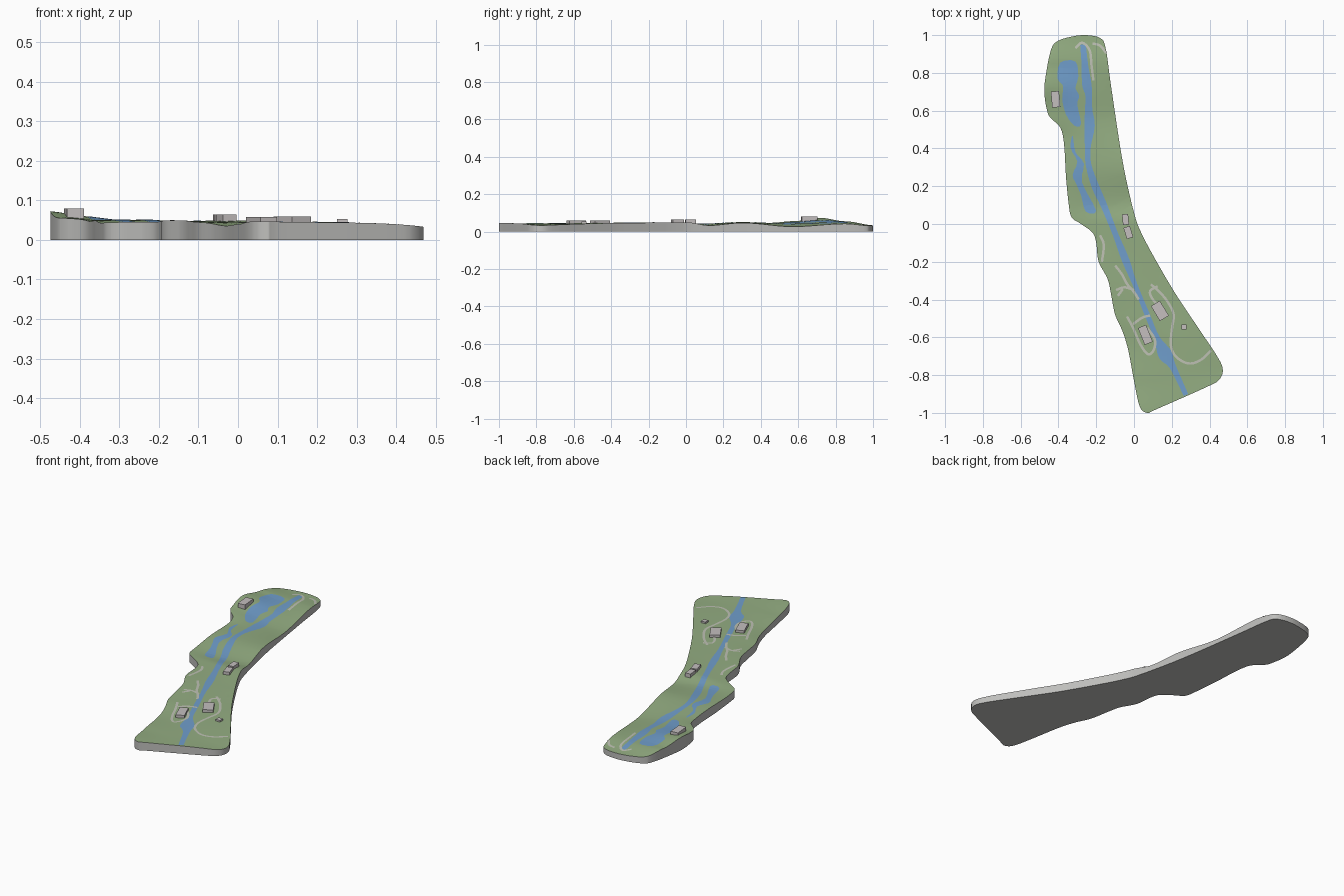
import bpy, bmesh, math
from mathutils import Vector, Matrix

if "Cube" in bpy.data.objects:
    bpy.data.objects.remove(bpy.data.objects["Cube"])


def material(name, srgb):
    col = [((c + 0.055) / 1.055) ** 2.4 for c in srgb] + [1]
    m = bpy.data.materials.new(name)
    m.use_nodes = True
    m.diffuse_color = col
    b = m.node_tree.nodes["Principled BSDF"]
    b.inputs["Base Color"].default_value = col
    b.inputs["Roughness"].default_value = 0.9
    return m


GRASS = material("grass green", (0.58, 0.68, 0.51))
WATER = material("water blue", (0.44, 0.62, 0.80))
PATH = material("path grey", (0.75, 0.76, 0.71))
STONE = material("base grey", (0.75, 0.75, 0.74))
BUILD = material("building grey", (0.77, 0.75, 0.75))

# Ground height: left, middle and right profiles along y
LEFT = [(-1, .047), (-.83, .04), (-.67, .035), (-.48, .045), (-.28, .05), (0, .045), (.1, .043),
        (.3, .05), (.45, .047), (.58, .056), (.72, .073), (.85, .055), (1, .035)]
MID = [(-1, .045), (-.8, .043), (-.5, .045), (-.2, .046), (0, .047), (.1, .038), (.3, .05),
       (.55, .04), (.72, .048), (.85, .045), (1, .033)]
RIGHT = [(-1, .045), (-.77, .033), (-.4, .045), (0, .05), (.13, .032), (.3, .046), (.58, .026),
         (.85, .042), (1, .03)]
EDGE_L = [(-1, .05), (-.6, -.05), (-.2, -.18), (.1, -.34), (.45, -.38), (.7, -.47), (1, -.42)]
EDGE_R = [(-1, .47), (-.75, .47), (-.2, .12), (.1, 0), (.6, -.1), (1, -.14)]


def sample(table, y):
    y = max(-1, min(1, y))
    for (y0, a), (y1, b) in zip(table, table[1:]):
        if y <= y1:
            t = (y - y0) / (y1 - y0)
            return a + (b - a) * t * t * (3 - 2 * t)
    return table[-1][1]


def height(x, y):
    xl, xr = sample(EDGE_L, y), sample(EDGE_R, y)
    t = max(0, min(1, (x - xl) / (xr - xl)))
    l, m, r = (sample(k, y) for k in (LEFT, MID, RIGHT))
    return l * (1 - t) * (1 - 2 * t) + 4 * m * t * (1 - t) + r * t * (2 * t - 1)


def smooth(pts, closed, steps=5):
    """Spline through points of any dimension."""
    p = [Vector(q) for q in pts]
    n, out = len(p), []
    for i in range(n if closed else n - 1):
        if closed:
            a, b, c, d = (p[(i + k) % n] for k in (-1, 0, 1, 2))
        else:
            a, b, c, d = (p[max(0, min(n - 1, i + k))] for k in (-1, 0, 1, 2))
        for s in range(steps):
            t = s / steps
            out.append(0.5 * (2 * b + (c - a) * t + (2 * a - 5 * b + 4 * c - d) * t * t
                              + (3 * b - a - 3 * c + d) * t ** 3))
    return out if closed else out + [p[-1]]


def finish(bm, name, mats):
    me = bpy.data.meshes.new(name)
    bm.to_mesh(me)
    bm.free()
    for m in mats:
        me.materials.append(m)
    ob = bpy.data.objects.new(name, me)
    bpy.context.collection.objects.link(ob)
    return ob


def drape(bm, lift, step=0.025):
    """Cut flat faces along a grid and lay them on the ground."""
    bmesh.ops.triangulate(bm, faces=bm.faces[:])
    for axis in (0, 1):
        vals = [v.co[axis] for v in bm.verts]
        for k in range(math.ceil(min(vals) / step), math.floor(max(vals) / step) + 1):
            co, no = Vector(), Vector()
            co[axis], no[axis] = k * step, 1
            bmesh.ops.bisect_plane(bm, geom=bm.verts[:] + bm.edges[:] + bm.faces[:],
                                   plane_co=co, plane_no=no, dist=1e-5)
    bm.normal_update()
    bmesh.ops.reverse_faces(bm, faces=[f for f in bm.faces if f.normal.z < 0])
    for v in bm.verts:
        v.co.z = height(v.co.x, v.co.y) + lift


def patch(name, pts, mat, lift):
    bm = bmesh.new()
    bm.faces.new([bm.verts.new((q[0], q[1], 0)) for q in smooth(pts, True, 3)])
    drape(bm, lift)
    finish(bm, name, [mat])


def ribbon(name, pts, mat, lift, width=None):
    """Strip along a path; each point may carry its own width."""
    c = smooth([(q[0], q[1], width or q[2]) for q in pts], False, 4)
    bm = bmesh.new()
    rows = []
    for i, q in enumerate(c):
        d = (c[min(i + 1, len(c) - 1)] - c[max(i - 1, 0)]).xy.normalized()
        n = Vector((-d.y, d.x)) * q.z / 2
        rows.append([bm.verts.new((q.x + s * n.x, q.y + s * n.y, 0)) for s in (1, -1)])
    for a, b in zip(rows, rows[1:]):
        bm.faces.new((a[0], a[1], b[1], b[0]))
    drape(bm, lift)
    finish(bm, name, [mat])


# Terrain slab: draped top, straight walls, flat underside
OUTLINE = [(-.26, 1), (-.18, .985), (-.15, .93), (-.12, .72), (-.06, .33), (0, .06), (.04, -.05),
           (.12, -.2), (.22, -.37), (.34, -.55), (.44, -.7), (.47, -.77), (.45, -.825), (.38, -.865),
           (.12, -.98), (.07, -1), (.03, -.965), (0, -.83), (-.03, -.67), (-.06, -.57), (-.1, -.48),
           (-.12, -.38), (-.14, -.29), (-.187, -.2), (-.2, -.1), (-.22, -.045), (-.28, 0),
           (-.33, .035), (-.345, .1), (-.36, .25), (-.37, .42), (-.39, .51), (-.44, .56), (-.46, .6),
           (-.475, .7), (-.465, .8), (-.44, .92), (-.41, .965), (-.34, .99)]
bm = bmesh.new()
bm.faces.new([bm.verts.new((q[0], q[1], 0)) for q in smooth(OUTLINE, True)])
drape(bm, 0)
rim = [e for e in bm.edges if e.is_boundary]
ext = bmesh.ops.extrude_edge_only(bm, edges=rim)["geom"]
for v in ext:
    if isinstance(v, bmesh.types.BMVert):
        v.co.z = 0
for f in ext:
    if isinstance(f, bmesh.types.BMFace):
        f.material_index = 1
low = [e for e in bm.edges if e.is_boundary]
for f in bmesh.ops.edgeloop_fill(bm, edges=low)["faces"]:
    f.material_index = 1
bmesh.ops.recalc_face_normals(bm, faces=bm.faces[:])
terrain = finish(bm, "terrain", [GRASS, STONE])
bpy.context.view_layer.objects.active = terrain
terrain.select_set(True)
bpy.ops.object.shade_smooth_by_angle(angle=math.radians(35))

# Water: ponds and river
patch("upper_pond", [(-.39, .855), (-.31, .86), (-.295, .78), (-.31, .72), (-.29, .68), (-.30, .63),
                     (-.28, .53), (-.315, .52), (-.36, .58), (-.38, .66), (-.375, .73), (-.405, .77)],
      WATER, .0012)
patch("lower_pond", [(-.325, .47), (-.31, .38), (-.265, .32), (-.275, .22), (-.20, .07), (-.255, .065),
                     (-.28, .15), (-.305, .21), (-.325, .26), (-.30, .33), (-.335, .40)],
      WATER, .0012)
ribbon("river", [(-.27, .95, .03), (-.26, .84, .035), (-.25, .74, .05), (-.24, .68, .035),
                 (-.24, .6, .04), (-.235, .52, .055), (-.245, .4, .03), (-.24, .31, .03),
                 (-.205, .2, .04), (-.16, .1, .035), (-.10, -.05, .03), (-.045, -.19, .04),
                 (.005, -.32, .025), (.07, -.48, .028), (.12, -.6, .03), (.165, -.69, .075),
                 (.205, -.755, .035), (.275, -.905, .026)], WATER, .0014)

# Paths
PATHS = {
    "north_path": [(-.31, .93), (-.275, .96), (-.235, .92), (-.225, .84), (-.215, .76)],
    "north_east_path": [(-.22, .955), (-.18, .945), (-.148, .905)],
    "west_path": [(-.18, -.06), (-.16, -.11), (-.17, -.2)],
    "middle_path": [(-.10, -.22), (-.065, -.265), (-.035, -.32), (0, -.36), (.025, -.40)],
    "middle_branch": [(-.095, -.35), (-.05, -.335), (0, -.35)],
    "middle_spur": [(-.06, -.345), (-.085, -.38)],
    "east_path": [(.09, -.32), (.14, -.365), (.18, -.415), (.21, -.48), (.20, -.56), (.195, -.64),
                  (.22, -.70), (.285, -.738), (.35, -.722), (.407, -.67)],
    "east_spur": [(.125, -.33), (.085, -.355), (.10, -.40), (.15, -.45)],
    "yard_path": [(-.037, -.49), (-.005, -.55), (.035, -.64), (.075, -.69), (.105, -.665),
                  (.11, -.61), (.07, -.55)],
    "yard_branch": [(-.005, -.53), (.045, -.495), (.085, -.485)],
}
for name, pts in PATHS.items():
    ribbon(name, pts, PATH, .002, .013)


# Buildings: x, y, width, length, turn in degrees, roof height
BUILDINGS = {
    "north_house": (-.415, .66, .043, .085, 5, .08),
    "middle_house_a": (-.045, .024, .032, .056, 5, .065),
    "middle_house_b": (-.03, -.045, .035, .062, 17, .064),
    "east_hall": (.137, -.46, .055, .092, 31, .06),
    "west_hall": (.06, -.587, .046, .096, 22, .058),
    "small_hut": (.264, -.545, .027, .027, 0, .053),
}
for name, (x, y, w, l, turn, top) in BUILDINGS.items():
    base = height(x, y) - .012
    bm = bmesh.new()
    bmesh.ops.create_cube(bm, size=1, matrix=Matrix.Translation((x, y, (top + base) / 2))
                          @ Matrix.Rotation(math.radians(turn), 4, "Z")
                          @ Matrix.Diagonal((w, l, top - base, 1)))
    finish(bm, name, [BUILD])
